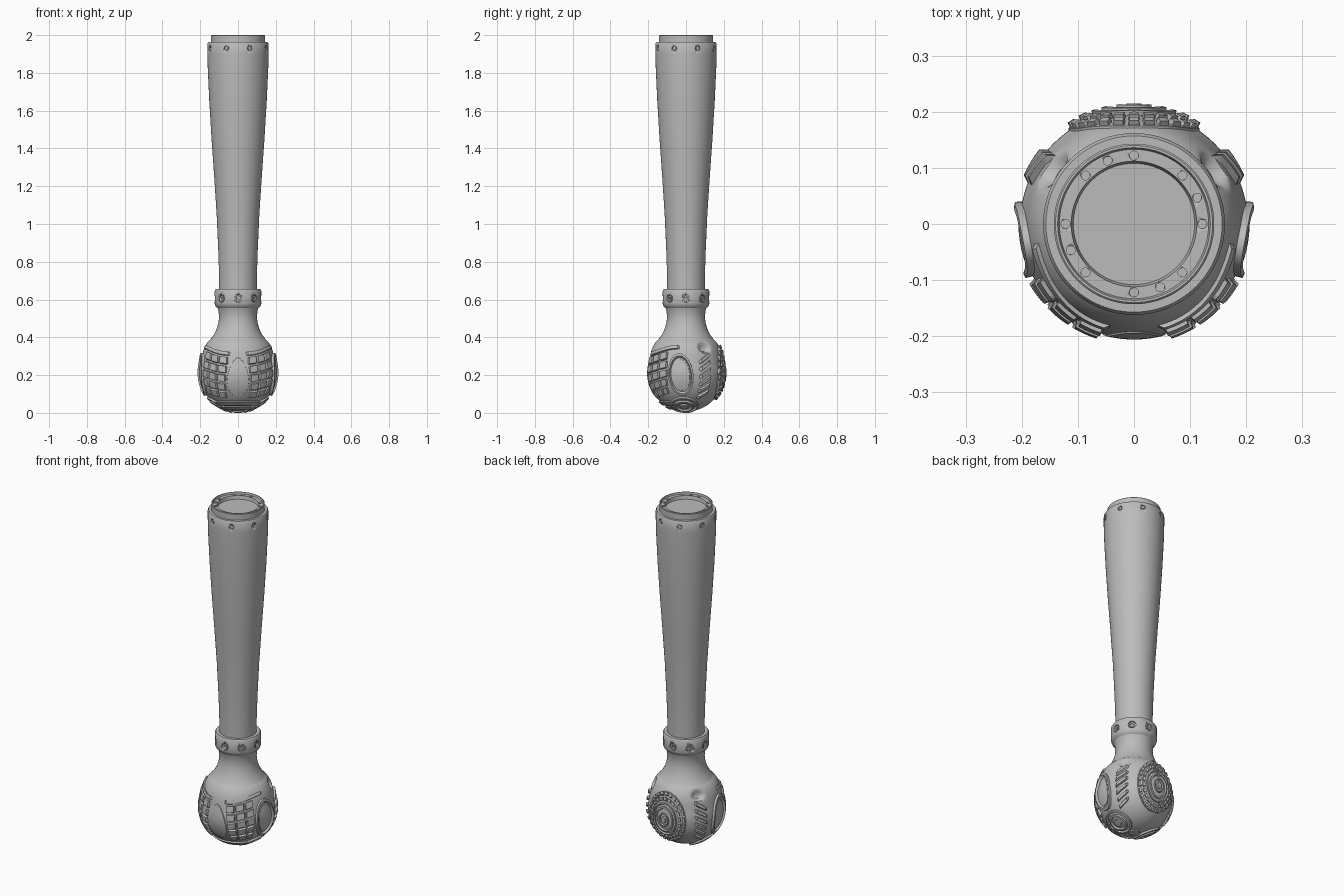
import bpy, bmesh
from math import sin, cos, pi, radians, asin, degrees
from mathutils import Vector, Matrix

cube = bpy.data.objects.get("Cube")
if cube:
    bpy.data.objects.remove(cube, do_unlink=True)

grey = bpy.data.materials.new("plain_grey")
grey.use_nodes = True
grey.diffuse_color = (0.5, 0.5, 0.5, 1)
grey.node_tree.nodes["Principled BSDF"].inputs["Base Color"].default_value = (0.5, 0.5, 0.5, 1)

CENTRE = Vector((0, 0, 0.21))


def finish(name, bm, angle=35):
    mesh = bpy.data.meshes.new(name)
    bm.to_mesh(mesh)
    bm.free()
    mesh.materials.append(grey)
    obj = bpy.data.objects.new(name, mesh)
    bpy.context.collection.objects.link(obj)
    activate(obj)
    bpy.ops.object.shade_smooth_by_angle(angle=radians(angle))
    return obj


def activate(obj):
    bpy.ops.object.select_all(action="DESELECT")
    obj.select_set(True)
    bpy.context.view_layer.objects.active = obj


def lathe(name, profile, steps=96):
    bm = bmesh.new()
    verts = [bm.verts.new((r, 0, z)) for r, z in profile]
    edges = [bm.edges.new(pair) for pair in zip(verts, verts[1:])]
    bmesh.ops.spin(bm, geom=verts + edges, axis=(0, 0, 1), cent=(0, 0, 0),
                   angle=2 * pi, steps=steps)
    bmesh.ops.remove_doubles(bm, verts=bm.verts, dist=1e-5)
    bmesh.ops.recalc_face_normals(bm, faces=bm.faces)
    return finish(name, bm)


def rods(name, spots, radius, depth):
    """Short cylinders given as (position, axis) pairs."""
    bm = bmesh.new()
    for pos, axis in spots:
        turn = axis.to_track_quat("Z", "Y").to_matrix().to_4x4()
        bmesh.ops.create_cone(bm, cap_ends=True, segments=20, radius1=radius, radius2=radius,
                              depth=depth, matrix=Matrix.Translation(pos) @ turn)
    return finish(name, bm)


def drill(target, spots, radius, depth):
    cutter = rods("hole_cutter", spots, radius, depth)
    cutter.hide_render = True
    mod = target.modifiers.new("holes", "BOOLEAN")
    mod.operation, mod.solver, mod.object = "DIFFERENCE", "EXACT", cutter
    activate(target)
    bpy.ops.object.modifier_apply(modifier=mod.name)
    bpy.data.objects.remove(cutter, do_unlink=True)


def around(radius, z, start, outward=True, count=8):
    spots = []
    for k in range(count):
        a = radians(start) + 2 * pi * k / count
        d = Vector((cos(a), sin(a), 0))
        spots.append((d * radius + Vector((0, 0, z)), d if outward else Vector((0, 0, 1))))
    return spots


# Tapered handle with screw holes under the top edge
handle = lathe("handle", [(0, 0.62), (0.1, 0.62), (0.1, 0.72), (0.104, 0.85), (0.113, 1.05),
                          (0.126, 1.25), (0.14, 1.45), (0.152, 1.65), (0.16, 1.82),
                          (0.162, 1.9), (0.162, 1.955), (0.157, 1.963), (0, 1.963)])
drill(handle, around(0.162, 1.93, 22.5), 0.013, 0.02)
rods("handle_screws", around(0.154, 1.93, 22.5), 0.008, 0.01)

# End ring with its recessed disc and two sets of holes
end_ring = lathe("end_ring", [(0, 1.94), (0.143, 1.94), (0.143, 1.997), (0.14, 2), (0.136, 2),
                              (0.133, 1.99), (0.112, 1.99), (0.108, 1.97), (0, 1.97)])
drill(end_ring, around(0.122, 1.99, 0, False) + around(0.122, 1.99, 22.5, False, 4), 0.008, 0.02)

# Collar with bolts
collar = lathe("collar", [(0, 0.555), (0.108, 0.555), (0.119, 0.565), (0.124, 0.58), (0.124, 0.645),
                          (0.118, 0.655), (0, 0.655)])
drill(collar, around(0.124, 0.605, 0), 0.021, 0.02)
bolts = rods("collar_bolts", around(0.115, 0.605, 0), 0.016, 0.014)
drill(bolts, around(0.122, 0.605, 0), 0.008, 0.014)

# Flared neck
lathe("neck", [(0, 0.57), (0.112, 0.565), (0.103, 0.54), (0.1, 0.505), (0.104, 0.475),
               (0.113, 0.445), (0.127, 0.415), (0.144, 0.392), (0.13, 0.385), (0, 0.385)])


def smooth(t):
    t = max(0, min(1, t))
    return t * t * (3 - 2 * t)


def ball_radius(d):
    return 0.203 + 0.029 * smooth((degrees(asin(max(-1, min(1, d.z)))) - 12) / 40)


def globe(phi, lat, side=1):
    """Direction, with phi measured from the front round to one side."""
    p, l = radians(phi), radians(lat)
    return Vector((side * sin(p) * cos(l), -cos(p) * cos(l), sin(l)))


def ellipse(centre, a, b, lean=0, taper=0, side=1):
    """Polar map of an oval on the ball: u runs round it, s outwards."""
    c = Vector(centre).normalized()
    right = Vector((0, 0, 1)).cross(c).normalized()
    up = c.cross(right)

    def place(u, s):
        x, y = s * a * cos(2 * pi * u), s * b * sin(2 * pi * u)
        x = x * (1 - taper * y / b) + lean * y
        d = (c + right * x + up * y).normalized()
        return Vector((side * d.x, d.y, d.z))
    return place


def stops(n, edge):
    return [0, edge] + [edge + (1 - 2 * edge) * k / n for k in range(1, n)] + [1 - edge, 1]


def pad(bm, place, box, height, n=4, m=2, loop=False, disc=False, edge=0.1):
    """Raised patch with sloping borders over a box of a direction map."""
    u0, u1, v0, v1 = box
    us = [k / n for k in range(n + 1)] if loop else stops(n, edge)
    vs = stops(m, edge)
    rows = []
    for u in us:
        row = []
        for v in vs:
            low = v == 1 or (v == 0 and not disc) or (not loop and u in (0, 1))
            d = place(u0 + (u1 - u0) * u, v0 + (v1 - v0) * v)
            row.append(bm.verts.new(CENTRE + d * (ball_radius(d) + (-0.004 if low else height))))
        rows.append(row)
    for a, b in zip(rows, rows[1:]):
        for k in range(len(vs) - 1):
            face = bm.faces.new((a[k], a[k + 1], b[k + 1], b[k]))
            face.normal_update()
            if face.normal.dot(face.calc_center_median() - CENTRE) < 0:
                face.normal_flip()


def finish_pads(name, bm):
    bmesh.ops.remove_doubles(bm, verts=bm.verts, dist=1e-5)
    finish(name, bm, 40)


# Ball, with a dimple on each upper rear side
bm = bmesh.new()
bmesh.ops.create_uvsphere(bm, u_segments=128, v_segments=72, radius=1)
dimple = Vector((0.15, 0.1, 0.14)).normalized()
for v in bm.verts:
    d = v.co.normalized()
    gap = Vector((abs(d.x), d.y, d.z)) - dimple
    gap.z *= 1.4
    v.co = CENTRE + d * (ball_radius(d) - 0.022 * smooth((0.2 - gap.length) / 0.13))
finish("ball", bm)

# Front teardrop panel
bm = bmesh.new()
pad(bm, ellipse((0, -1, -0.12), 0.3, 0.6, taper=0.28), (0, 1, 0, 1), 0.003, 48, 4, True, True, 0.06)
finish_pads("front_panel", bm)

# Front tread blocks, upper sweeping bands and lower bands
bm = bmesh.new()
for side in (1, -1):
    def tread(phi, lat):
        return globe(phi, lat + 9 * smooth((phi - 15) / 60), side)
    for row in range(5):
        lat = -40 + 13 * row
        inner = 20 - 1.2 * row
        cols = [inner, inner + 15, inner + 30, 62 - abs(row - 2)]
        for p0, p1 in zip(cols, cols[1:]):
            pad(bm, tread, (p0 + 0.4, p1 - 0.4, lat + 0.8, lat + 12.2), 0.012)
    pad(bm, tread, (12, 80, 26, 31), 0.008, 16, 2, edge=0.06)
for lat in (-54, -66):
    pad(bm, globe, (-65, 65, lat, lat + 8), 0.008, 24, 2, edge=0.05)
finish_pads("front_tread", bm)

# Side ovals with their raised surrounds, rear ribs and lower buttons
bm = bmesh.new()
for side in (1, -1):
    oval = ellipse((1, -0.14, -0.05), 0.26, 0.47, -0.08, side=side)
    pad(bm, oval, (0, 1, 1.02, 1.36), 0.013, 48, 2, True, edge=0.25)
    pad(bm, oval, (0, 1, 0, 0.96), 0.003, 48, 3, True, True, 0.05)

    def rib(phi, lat):
        return globe(phi, lat + 0.6 * (phi - 115), side)
    for k in range(6):
        pad(bm, rib, (110, 132, -40 + 11 * k, -33 + 11 * k), 0.012, edge=0.18)
    button = ellipse((0.5, -0.05, -0.86), 0.3, 0.3, side=side)
    pad(bm, button, (0, 1, 0, 0.4), 0.008, 24, 2, True, True, 0.15)
    for r in (0.6, 1.05):
        pad(bm, button, (0, 1, r, r + 0.3), 0.01, 40, 2, True, edge=0.25)
finish_pads("side_ovals", bm)

# Foot of the ball
bm = bmesh.new()
pad(bm, ellipse((0, 0.001, -1), 0.16, 0.16), (0, 1, 0, 1), 0.007, 32, 2, True, True)
finish_pads("ball_foot", bm)

# Back medallion: stepped oval, rings of blocks and a central boss
bm = bmesh.new()
medal = ellipse((0, 1, -0.02), 0.66, 0.86)
pad(bm, medal, (0, 1, 0, 1.08), 0.004, 64, 8, True, True, 0.04)
for count, r0, r1, height in ((26, 0.84, 1.02, 0.013), (22, 0.64, 0.8, 0.014)):
    for k in range(count):
        pad(bm, medal, ((k + 0.06) / count, (k + 0.94) / count, r0, r1), height, edge=0.15)
for r0, r1, height in ((0.5, 0.59, 0.013), (0.34, 0.45, 0.013), (0.17, 0.24, 0.012)):
    pad(bm, medal, (0, 1, r0, r1), height, 56, 2, True, edge=0.25)
pad(bm, medal, (0, 1, 0, 0.12), 0.012, 32, 2, True, True, 0.2)
finish_pads("back_medallion", bm)
